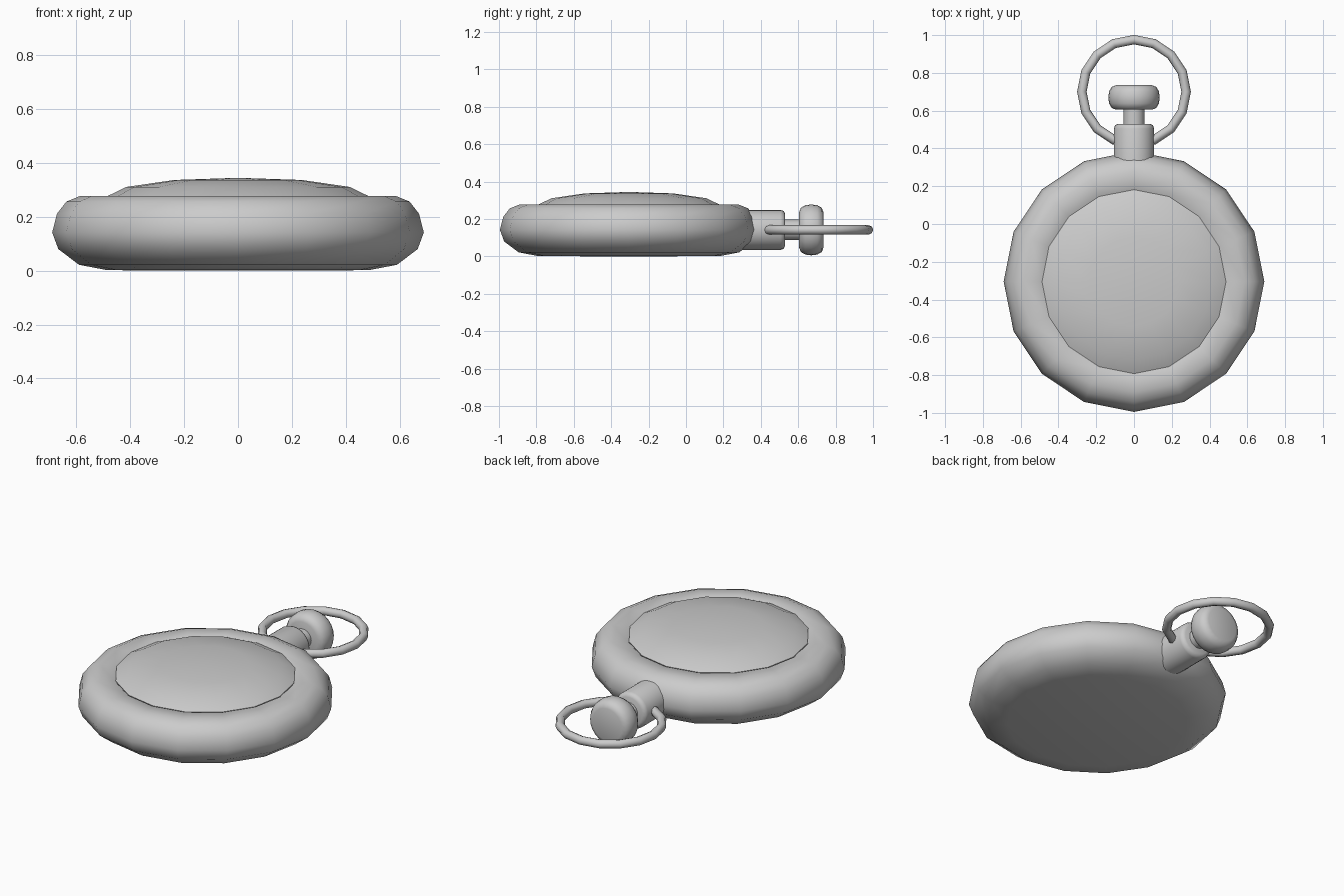
import bpy, bmesh, math
from mathutils import Matrix

if "Cube" in bpy.data.objects:
    bpy.data.objects.remove(bpy.data.objects["Cube"])

CY, MID = -0.305, 0.142   # case centre in y, mid-height of crown and bow


def lathe(name, profile, matrix, sides=16, angle=40):
    """Spin (radius, height) points around z, then place with a matrix."""
    bm = bmesh.new()
    rings = []
    for r, h in profile:
        if r == 0:
            rings.append([bm.verts.new((0, 0, h))] * sides)
        else:
            rings.append([bm.verts.new((r * math.cos(2 * math.pi * i / sides),
                                        r * math.sin(2 * math.pi * i / sides), h))
                          for i in range(sides)])
    for a, b in zip(rings, rings[1:]):
        for i in range(sides):
            j = (i + 1) % sides
            quad = list(dict.fromkeys((a[i], a[j], b[j], b[i])))
            bm.faces.new(quad)
    bmesh.ops.transform(bm, matrix=matrix, verts=bm.verts)
    bmesh.ops.recalc_face_normals(bm, faces=bm.faces)
    finish(name, bm, angle)


def finish(name, bm, angle):
    mesh = bpy.data.meshes.new(name)
    bm.to_mesh(mesh)
    bm.free()
    obj = bpy.data.objects.new(name, mesh)
    bpy.context.collection.objects.link(obj)
    bpy.ops.object.select_all(action='DESELECT')
    obj.select_set(True)
    bpy.context.view_layer.objects.active = obj
    bpy.ops.object.shade_smooth_by_angle(angle=math.radians(angle))


flat = Matrix.Translation((0, CY, 0))
along_y = Matrix.Translation((0, 0, MID)) @ Matrix.Rotation(-math.pi / 2, 4, 'X')

# Rounded case with a shallow seat for the cover
lathe("case", [(0, 0), (0.485, 0.002), (0.59, 0.022), (0.667, 0.08), (0.69, 0.142),
               (0.672, 0.212), (0.637, 0.257), (0.585, 0.278), (0.495, 0.278),
               (0.475, 0.262), (0, 0.262)], flat, angle=50)

# Domed cover
lathe("domed_cover", [(0, 0.25), (0.475, 0.25), (0.487, 0.276), (0.415, 0.311),
                      (0.237, 0.337), (0, 0.345)], flat, angle=50)

# Neck, stem and winding crown along y
lathe("neck", [(0, 0.25), (0.107, 0.25), (0.107, 0.505), (0.101, 0.522),
               (0.085, 0.53), (0, 0.53)], along_y, 24, 60)
lathe("stem", [(0, 0.5), (0.055, 0.5), (0.055, 0.64), (0, 0.64)], along_y, 24)
lathe("winding_crown", [(0, 0.605), (0.095, 0.605), (0.118, 0.614), (0.132, 0.638),
                        (0.136, 0.67), (0.132, 0.702), (0.118, 0.726),
                        (0.095, 0.735), (0, 0.735)], along_y, 24, 60)

# Bow ring: closed tube profile spun around z
tube = [(0.276 + 0.025 * math.cos(k * math.pi / 4), 0.025 * math.sin(k * math.pi / 4))
        for k in range(9)]
lathe("bow_ring", tube, Matrix.Translation((0, 0.7, MID)), 16, 60)
ring = bpy.data.objects["bow_ring"].data
bm = bmesh.new()
bm.from_mesh(ring)
bmesh.ops.remove_doubles(bm, verts=bm.verts, dist=1e-4)
bmesh.ops.recalc_face_normals(bm, faces=bm.faces)
bm.to_mesh(ring)
bm.free()
